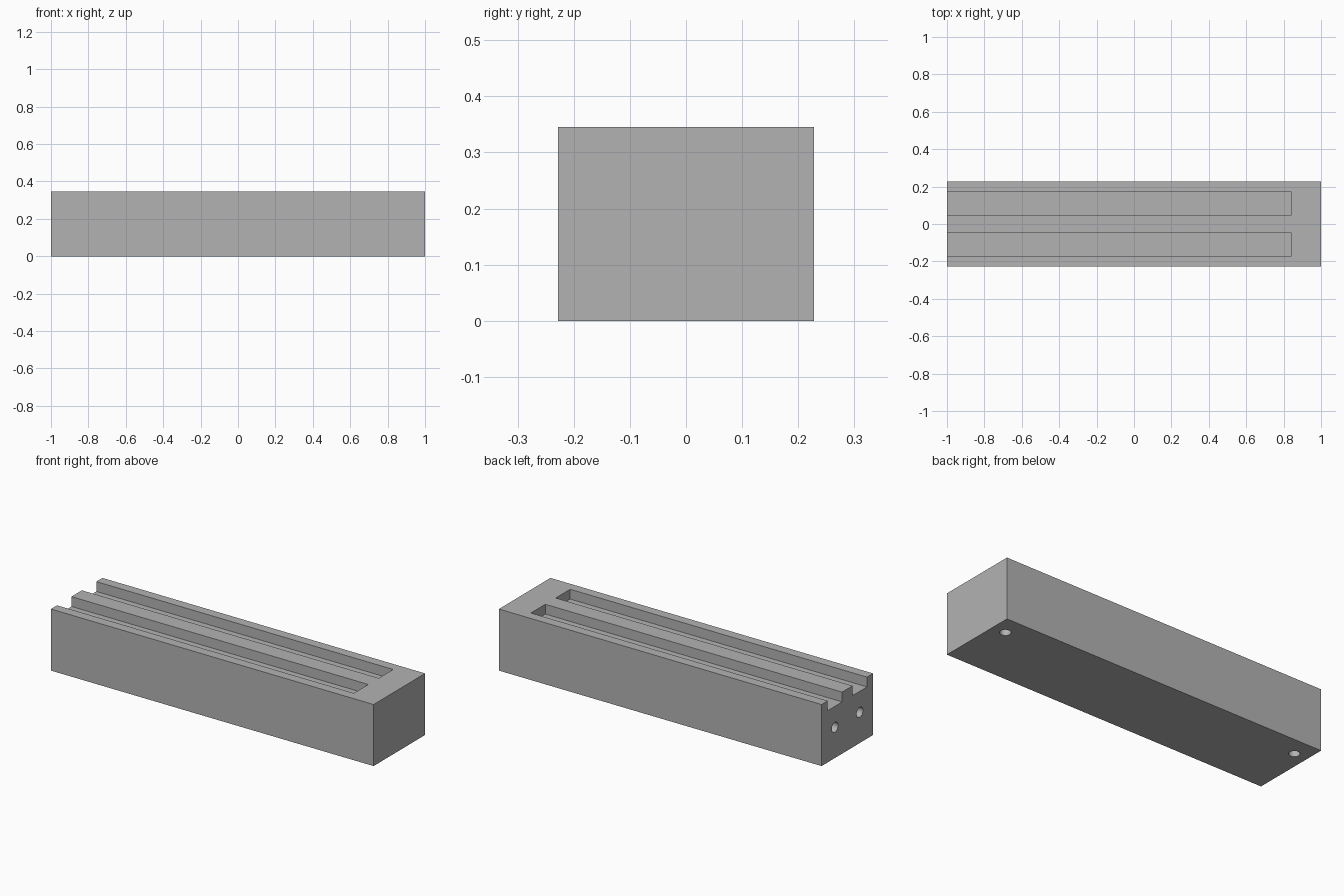
import bpy
import bmesh
from math import pi, radians
from mathutils import Matrix, Vector

cube = bpy.data.objects.get("Cube")
if cube:
    bpy.data.objects.remove(cube, do_unlink=True)

LENGTH, WIDTH, HEIGHT = 2.0, 0.456, 0.345
SLOT_END, SLOT_Y, SLOT_WIDTH, SLOT_DEPTH = 0.84, 0.11, 0.128, 0.055
HOLE_RADIUS, HOLE_DEPTH = 0.028, 0.1

grey = bpy.data.materials.new("plain grey")
grey.use_nodes = True
grey.diffuse_color = (0.45, 0.45, 0.45, 1)
grey.node_tree.nodes["Principled BSDF"].inputs["Base Color"].default_value = grey.diffuse_color


def add_box(bm, low, high):
    low, high = Vector(low), Vector(high)
    matrix = Matrix.Translation((low + high) / 2) @ Matrix.Diagonal((*(high - low), 1))
    bmesh.ops.create_cube(bm, size=1, matrix=matrix)


def add_drill(bm, mouth, rotation=Matrix()):
    """Cylinder centred on the mouth, so half of it enters the block."""
    bmesh.ops.create_cone(bm, cap_ends=True, segments=32, radius1=HOLE_RADIUS,
                          radius2=HOLE_RADIUS, depth=2 * HOLE_DEPTH,
                          matrix=Matrix.Translation(mouth) @ rotation)


def make_object(name, bm):
    mesh = bpy.data.meshes.new(name)
    bm.to_mesh(mesh)
    bm.free()
    mesh.materials.append(grey)
    obj = bpy.data.objects.new(name, mesh)
    bpy.context.collection.objects.link(obj)
    return obj


# Solid block
bm = bmesh.new()
add_box(bm, (-LENGTH / 2, -WIDTH / 2, 0), (LENGTH / 2, WIDTH / 2, HEIGHT))
block = make_object("slotted_block", bm)

# Twin slots open at one end, with a drilled hole below each
bm = bmesh.new()
for side in (-1, 1):
    y = side * SLOT_Y
    add_box(bm, (-LENGTH, y - SLOT_WIDTH / 2, HEIGHT - SLOT_DEPTH),
            (SLOT_END, y + SLOT_WIDTH / 2, HEIGHT + SLOT_DEPTH))
    add_drill(bm, (-LENGTH / 2, y, HEIGHT / 2), Matrix.Rotation(pi / 2, 4, "Y"))

# Mounting holes in the underside, along the back
for x in (-0.92, 0.92):
    add_drill(bm, (x, 0.12, 0))
cutter = make_object("slot_and_hole_cutter", bm)
cutter.hide_render = True

# Cut the block, then discard the cutter
cut = block.modifiers.new("cut", "BOOLEAN")
cut.operation = "DIFFERENCE"
cut.solver = "EXACT"
cut.object = cutter
bpy.ops.object.select_all(action="DESELECT")
bpy.context.view_layer.objects.active = block
block.select_set(True)
bpy.ops.object.modifier_apply(modifier=cut.name)
bpy.data.objects.remove(cutter, do_unlink=True)
bpy.ops.object.shade_smooth_by_angle(angle=radians(30))
